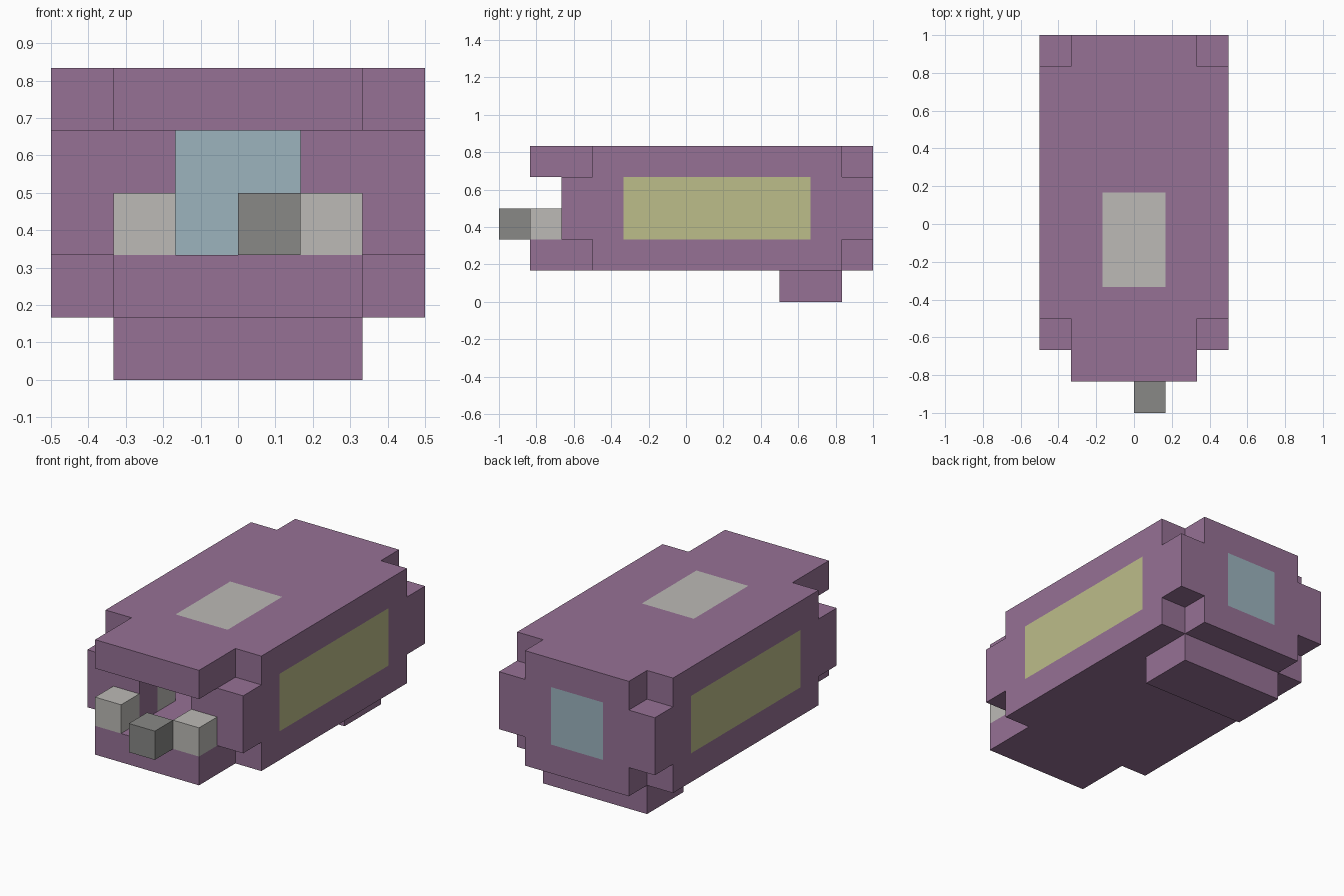
import bpy
import bmesh
from itertools import product
from mathutils import Vector

U = 1 / 6  # edge length of one block

cube = bpy.data.objects.get("Cube")
if cube:
    bpy.data.objects.remove(cube, do_unlink=True)


def linear(hex_code):
    channels = [int(hex_code[i:i + 2], 16) / 255 for i in (0, 2, 4)]
    return [c / 12.92 if c <= 0.04045 else ((c + 0.055) / 1.055) ** 2.4
            for c in channels] + [1.0]


def material(name, hex_code):
    mat = bpy.data.materials.new(name)
    mat.use_nodes = True
    mat.diffuse_color = linear(hex_code)
    bsdf = next(n for n in mat.node_tree.nodes if n.type == "BSDF_PRINCIPLED")
    bsdf.inputs["Base Color"].default_value = linear(hex_code)
    return mat


PURPLE = material("purple", "967195")
GREY = material("light grey", "BCBAB6")
DARK = material("dark grey", "888886")
BLUE = material("glass blue", "9CB4BE")
YELLOW = material("pale yellow", "BCBD8A")


def build(name, steps):
    """Fill (or carve, with None) block ranges, then skin the exposed sides."""
    cells = {}
    for mat, xs, ys, zs in steps:
        for cell in product(range(*xs), range(*ys), range(*zs)):
            if mat is None:
                cells.pop(cell, None)
            else:
                cells[cell] = mat
    mats = list(dict.fromkeys(cells.values()))
    bm = bmesh.new()
    verts = {}

    def vert(p):
        key = tuple(round(c) for c in p)
        if key not in verts:
            verts[key] = bm.verts.new(Vector(key) * U)
        return verts[key]

    for cell, mat in cells.items():
        for axis, side in product(range(3), (0, 1)):
            step = Vector([(2 * side - 1) * (i == axis) for i in range(3)])
            if tuple(int(c) for c in Vector(cell) + step) in cells:
                continue
            a, b = (Vector([i == (axis + k) % 3 for i in range(3)]) for k in (1, 2))
            o = Vector(cell) + step * side
            loop = [o, o + a, o + a + b, o + b]
            face = bm.faces.new([vert(p) for p in (loop if side else loop[::-1])])
            face.material_index = mats.index(mat)
    # Merge flat regions of one colour
    bmesh.ops.dissolve_limit(bm, angle_limit=0.01, verts=bm.verts[:],
                             edges=bm.edges[:], delimit={"MATERIAL"})
    mesh = bpy.data.meshes.new(name)
    bm.to_mesh(mesh)
    bm.free()
    for mat in mats:
        mesh.materials.append(mat)
    obj = bpy.data.objects.new(name, mesh)
    bpy.context.collection.objects.link(obj)
    return obj


# Hull: hollow shell with overhanging roof and floor, door and window panels
wide, narrow, middle = (-3, 3), (-2, 2), (-1, 1)
hull = [(PURPLE, wide, (-4, 6), (2, 4)), (None, narrow, (-3, 5), (2, 4))]
for level in ((1, 2), (4, 5)):
    hull += [(PURPLE, wide, (-3, 5), level), (PURPLE, narrow, (-5, 6), level)]
hull += [
    (None, middle, (-4, -3), (2, 4)),
    (BLUE, middle, (5, 6), (2, 4)),
    (YELLOW, (-3, -2), (-2, 4), (2, 4)),
    (YELLOW, (2, 3), (-2, 4), (2, 4)),
    (GREY, middle, (-2, 1), (4, 5)),
]
build("hull", hull)

# Foot under the rear
build("rear_foot", [(PURPLE, narrow, (3, 5), (0, 1))])

# Blocks before and behind the front wall on each side
for side, xs in (("right", (-2, -1)), ("left", (1, 2))):
    build(side + "_front_block", [(GREY, xs, (-5, -4), (2, 3))])
    build(side + "_inner_block", [(GREY, xs, (-3, -2), (2, 3))])

# Offset nose block
build("nose_block", [(DARK, (0, 1), (-6, -5), (2, 3))])
